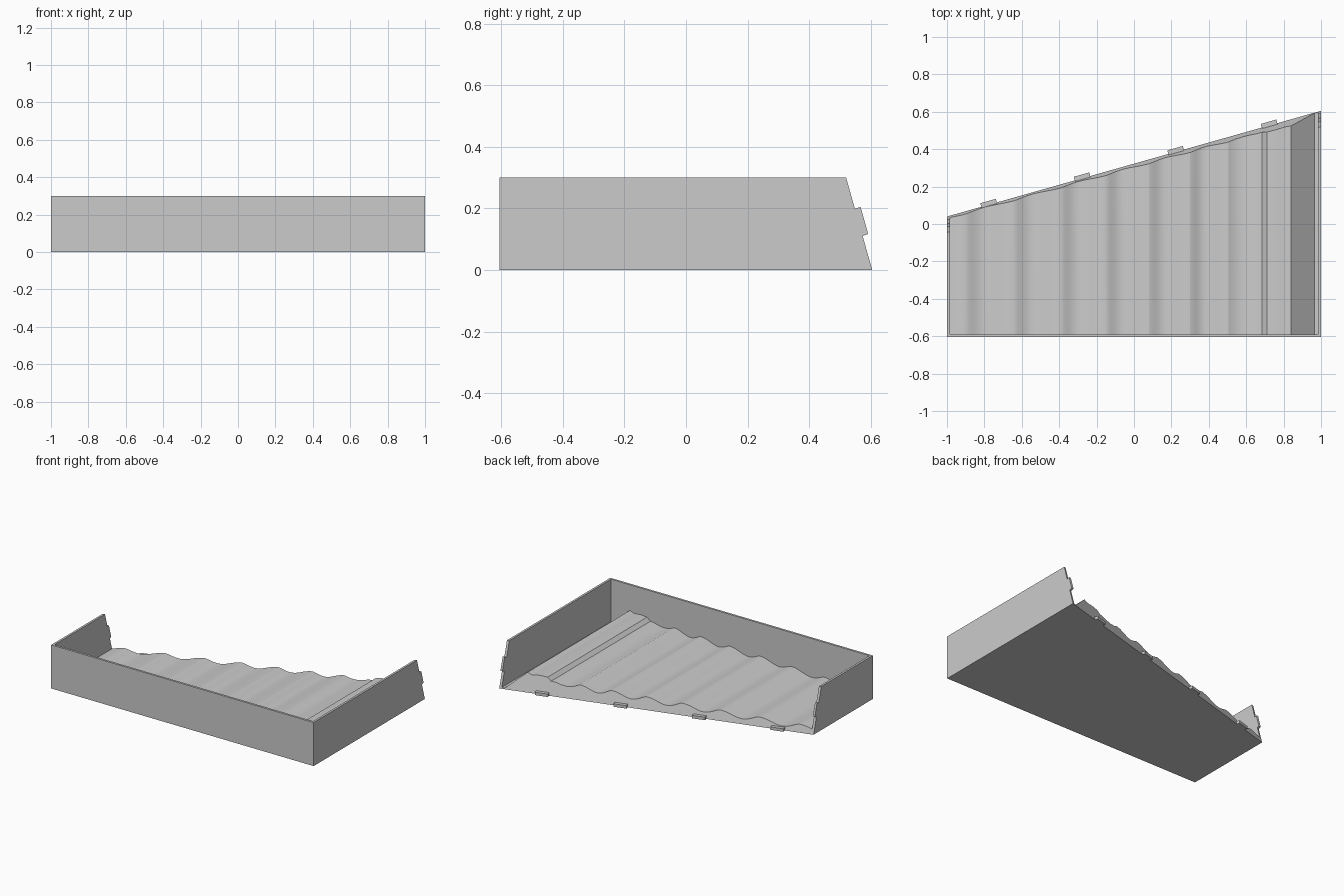
import bpy, bmesh, math
from mathutils import Vector

if "Cube" in bpy.data.objects:
    bpy.data.objects.remove(bpy.data.objects["Cube"], do_unlink=True)

# Single matte grey
grey = bpy.data.materials.new("plain_grey")
grey.use_nodes = True
COLOUR = (0.6, 0.6, 0.6, 1)
grey.diffuse_color = COLOUR
grey.node_tree.nodes["Principled BSDF"].inputs["Base Color"].default_value = COLOUR

FRONT, WALL, HEIGHT = -0.605, 0.015, 0.3
SLANT, LEAN = 0.2825, 0.283   # plan slant and backward lean of the open side


def back_y(x, z):
    return 0.04 + SLANT * (x + 1) - LEAN * z


def prism(name, ring_a, ring_b, smooth=False):
    """Solid between two matching rings of points."""
    bm = bmesh.new()
    a = [bm.verts.new(p) for p in ring_a]
    b = [bm.verts.new(p) for p in ring_b]
    bm.faces.new(a)
    bm.faces.new(b[::-1])
    for i in range(len(a)):
        j = (i + 1) % len(a)
        bm.faces.new((a[j], a[i], b[i], b[j]))
    bmesh.ops.recalc_face_normals(bm, faces=bm.faces)
    mesh = bpy.data.meshes.new(name)
    bm.to_mesh(mesh)
    bm.free()
    mesh.materials.append(grey)
    obj = bpy.data.objects.new(name, mesh)
    bpy.context.collection.objects.link(obj)
    if smooth:
        bpy.ops.object.select_all(action="DESELECT")
        obj.select_set(True)
        bpy.context.view_layer.objects.active = obj
        bpy.ops.object.shade_smooth_by_angle(angle=math.radians(20))
    return obj


def run_to_back(name, profile, y0, smooth=False):
    """Carry an x-z profile from y0 to the leaning open side."""
    prism(name, [(x, y0, z) for x, z in profile],
          [(x, back_y(x, z), z) for x, z in profile], smooth)


def rect(x0, x1, z0, z1):
    return [(x0, z0), (x1, z0), (x1, z1), (x0, z1)]


# Front wall and the two side walls
panel = rect(-1, 1, 0, HEIGHT)
prism("front_wall", [(x, FRONT, z) for x, z in panel],
      [(x, FRONT + WALL, z) for x, z in panel])
inner = 1 - WALL
run_to_back("left_wall", rect(inner, 1, 0, HEIGHT), FRONT + WALL)
run_to_back("right_wall", rect(-1, -inner, 0, HEIGHT), FRONT + WALL)

# Rippled ground: gentle rise to each crest, then a steeper fall
crests = [-1.15, -0.9, -0.64, -0.39, -0.15, 0.08, 0.3, 0.505]
ground = []
STEPS = 16
for c0, c1 in zip(crests, crests[1:]):
    for i in range(STEPS):
        t = i / STEPS
        x = c0 + (c1 - c0) * t
        if x > -inner:
            z = 0.037 + 0.03 * (x + 0.9) + 0.015 * math.cos(math.tau * t ** 0.75)
            ground.append((x, z))
ground.insert(0, (-inner, 0.033))
# Terraced bank and the slope down to the left wall
ground += [(0.505, 0.094), (0.54, 0.078), (0.58, 0.073), (0.62, 0.078),
           (0.655, 0.088), (0.685, 0.09), (0.71, 0.112), (0.76, 0.116),
           (0.81, 0.112), (0.84, 0.124), (0.965, 0.008), (inner, 0.008)]
run_to_back("rippled_ground", ground + [(inner, 0), (-inner, 0)],
            FRONT + WALL, True)

# Joining tabs along the bottom of the open side
along = Vector((1, SLANT, 0)).normalized()
out = Vector((-along.y, along.x, 0))
for n in range(4):
    x = -0.775 + 0.5 * n
    foot = Vector((x, back_y(x, 0), 0))
    ring = [foot + along * s + out * d
            for s, d in ((-0.043, -0.01), (0.043, -0.01), (0.043, 0.02), (-0.043, 0.02))]
    prism(f"bottom_tab_{n + 1}", ring, [p + Vector((0, 0, 0.02)) for p in ring])

# Joining tabs on the ends of the side walls
for name, x0, x1 in (("left_wall_tab", inner, 1), ("right_wall_tab", -1, -inner)):
    edge = max(x0, x1, key=abs)
    ring = [(back_y(edge, 0.11) - 0.01, 0.107), (back_y(edge, 0.117) + 0.02, 0.117),
            (back_y(edge, 0.205) + 0.02, 0.205), (back_y(edge, 0.198) - 0.01, 0.195)]
    prism(name, [(x0, y, z) for y, z in ring], [(x1, y, z) for y, z in ring])
